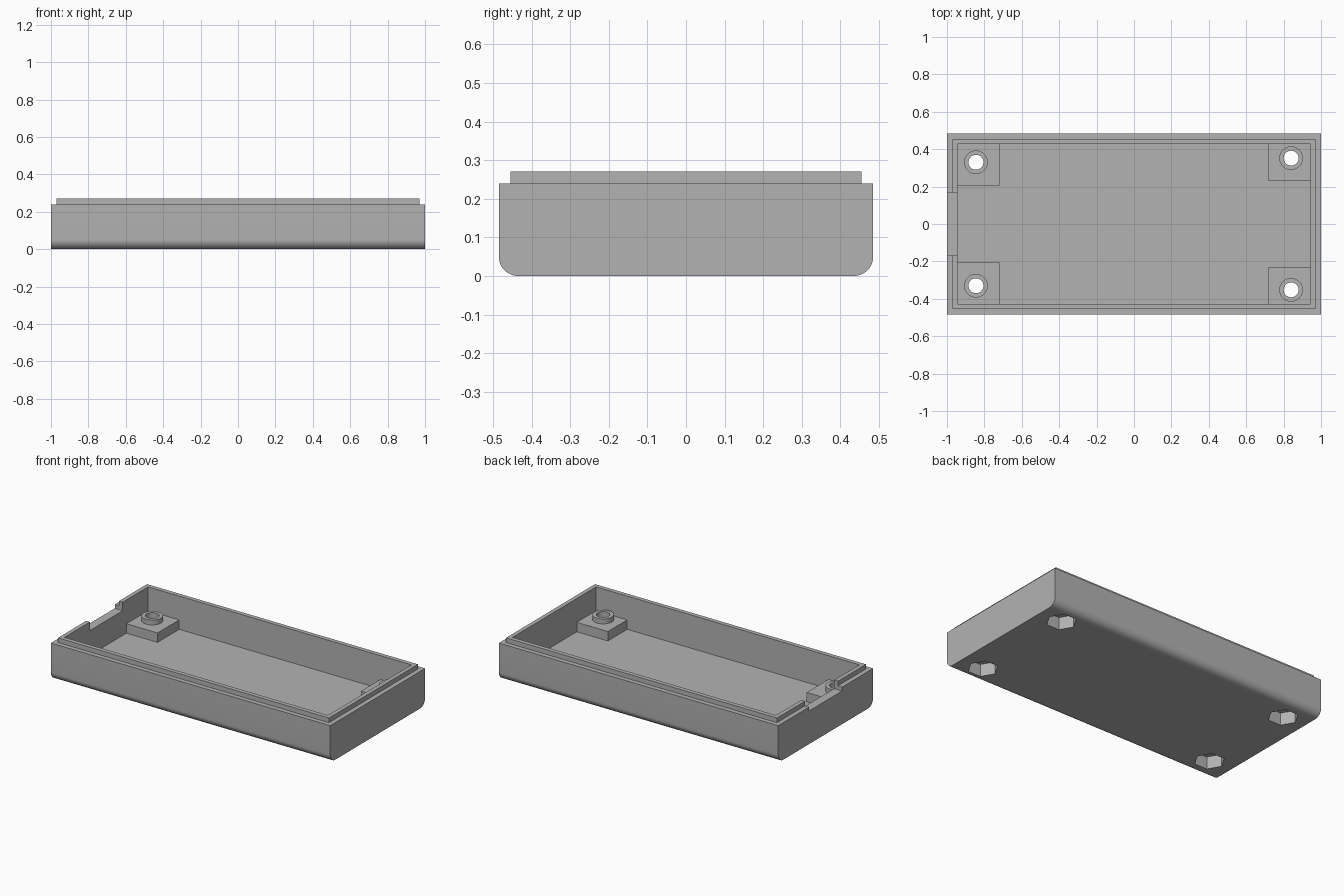
import bpy, bmesh, math
from mathutils import Matrix

if "Cube" in bpy.data.objects:
    bpy.data.objects.remove(bpy.data.objects["Cube"])

grey = bpy.data.materials.new("mid_grey")
grey.use_nodes = True
grey.diffuse_color = (0.45, 0.45, 0.45, 1)
grey.node_tree.nodes["Principled BSDF"].inputs["Base Color"].default_value = grey.diffuse_color

HALF_W, BODY_H, LIP_H = 0.485, 0.24, 0.27
FLOOR, PAD_TOP, BOSS_TOP, POCKET_TOP = 0.055, 0.116, 0.148, 0.08
INNER_X, INNER_Y, RADIUS = 0.943, 0.427, 0.05


def add_object(name, bm):
    bmesh.ops.recalc_face_normals(bm, faces=bm.faces)
    mesh = bpy.data.meshes.new(name)
    bm.to_mesh(mesh)
    bm.free()
    mesh.materials.append(grey)
    obj = bpy.data.objects.new(name, mesh)
    bpy.context.collection.objects.link(obj)
    return obj


def box(name, x0, x1, y0, y1, z0, z1):
    bm = bmesh.new()
    size = Matrix.Diagonal((x1 - x0, y1 - y0, z1 - z0, 1))
    centre = Matrix.Translation(((x0 + x1) / 2, (y0 + y1) / 2, (z0 + z1) / 2))
    bmesh.ops.create_cube(bm, size=1, matrix=centre @ size)
    return add_object(name, bm)


def prism(name, x, y, z0, z1, radius, sides):
    bm = bmesh.new()
    # The first corner of the ring points along x
    turn = Matrix.Rotation(math.pi / 2, 4, "Z")
    bmesh.ops.create_cone(bm, cap_ends=True, segments=sides, radius1=radius,
                          radius2=radius, depth=z1 - z0,
                          matrix=Matrix.Translation((x, y, (z0 + z1) / 2)) @ turn)
    return add_object(name, bm)


def combine(target, tool, operation):
    mod = target.modifiers.new(tool.name, "BOOLEAN")
    mod.operation, mod.solver, mod.object = operation, "EXACT", tool
    bpy.context.view_layer.objects.active = target
    bpy.ops.object.modifier_apply(modifier=mod.name)
    bpy.data.objects.remove(tool)


# Outer body: U-shaped profile with rounded lower corners, swept along x
profile = [(HALF_W, BODY_H)]
for side, start in ((1, 0), (-1, -90)):
    for i in range(13):
        a = math.radians(start - i * 7.5)
        profile.append((side * (HALF_W - RADIUS) + RADIUS * math.cos(a),
                        RADIUS + RADIUS * math.sin(a)))
profile.append((-HALF_W, BODY_H))
bm = bmesh.new()
end = bm.faces.new([bm.verts.new((-1, y, z)) for y, z in profile])
swept = bmesh.ops.extrude_face_region(bm, geom=[end])["geom"]
bmesh.ops.translate(bm, vec=(2, 0, 0),
                    verts=[v for v in swept if isinstance(v, bmesh.types.BMVert)])
case = add_object("case_tray", bm)

# Raised lip and the hollow inside
combine(case, box("lip", -0.97, 0.97, -0.455, 0.455, 0.15, LIP_H), "UNION")
combine(case, box("cavity", -INNER_X, INNER_X, -INNER_Y, INNER_Y, FLOOR, 0.4), "DIFFERENCE")

# Corner pads with screw bosses, through holes and hexagonal nut pockets
for sx, hole_x, hole_y, pad_y in ((-1, 0.845, 0.33, 0.206), (1, 0.84, 0.352, 0.23)):
    for sy in (-1, 1):
        xs = sorted((sx * 0.72, sx * 0.96))
        ys = sorted((sy * pad_y, sy * 0.44))
        x, y = sx * hole_x, sy * hole_y
        combine(case, box("pad", *xs, *ys, 0.03, PAD_TOP), "UNION")
        combine(case, prism("boss", x, y, 0.09, BOSS_TOP, 0.063, 48), "UNION")
        combine(case, prism("hole", x, y, -0.1, 0.3, 0.04, 48), "DIFFERENCE")
        combine(case, prism("pocket", x, y, -0.1, POCKET_TOP, 0.09, 6), "DIFFERENCE")

# Cable notch in the end wall
combine(case, box("notch", -1.1, -0.9, -0.168, 0.168, 0.215, 0.4), "DIFFERENCE")

# Smooth rounded edges, keep corners sharp
bpy.ops.object.select_all(action="DESELECT")
case.select_set(True)
bpy.context.view_layer.objects.active = case
bpy.ops.object.shade_smooth_by_angle(angle=math.radians(30))
